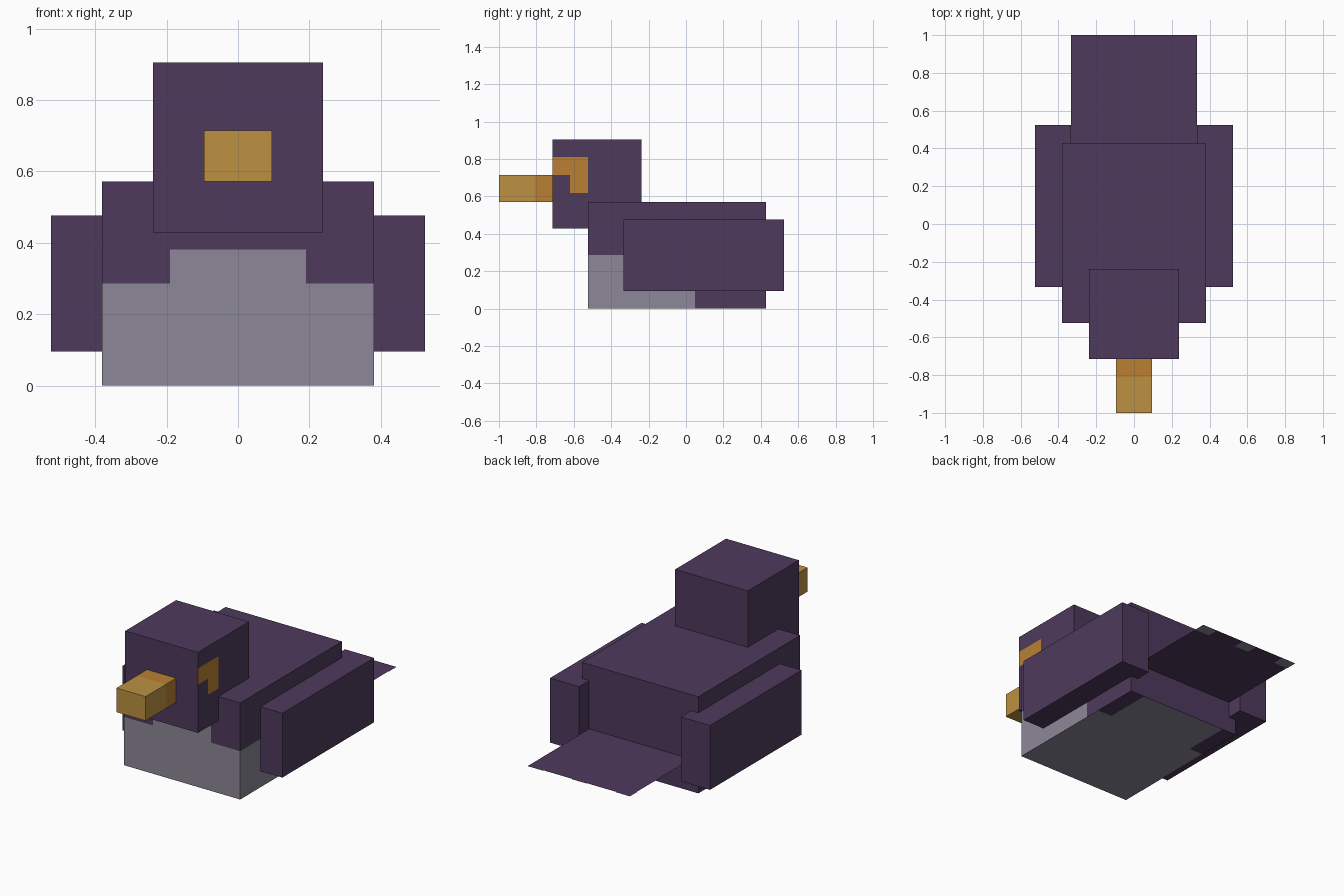
import bpy, bmesh
from mathutils import Vector

U = 2 / 21  # grid unit

cube = bpy.data.objects.get("Cube")
if cube:
    bpy.data.objects.remove(cube)


def material(name, rgb):
    linear = [((c / 255 + 0.055) / 1.055) ** 2.4 for c in rgb] + [1]
    m = bpy.data.materials.new(name)
    m.use_nodes = True
    m.diffuse_color = linear
    m.node_tree.nodes["Principled BSDF"].inputs["Base Color"].default_value = linear
    return m


PURPLE = material("dark_purple", (78, 58, 92))
GREY = material("pale_grey", (140, 135, 151))
GOLD = material("beak_gold", (188, 145, 66))
ORANGE = material("orange", (186, 128, 52))


def block(name, lo, hi, mats, cuts=(), rule=None):
    """Box between two grid corners, cut along axis planes and coloured by rule."""
    bm = bmesh.new()
    bmesh.ops.create_cube(bm, size=1)
    for v in bm.verts:
        v.co = [(a + b) / 2 + c * (b - a) for a, b, c in zip(lo, hi, v.co)]
    for axis, pos in cuts:
        plane = Vector((0, 0, 0))
        plane[axis] = 1
        bmesh.ops.bisect_plane(bm, geom=bm.verts[:] + bm.edges[:] + bm.faces[:],
                               plane_co=plane * pos, plane_no=plane)
    bm.normal_update()
    if rule:
        for f in bm.faces:
            f.material_index = int(rule(f.calc_center_median(), f.normal))
    bmesh.ops.scale(bm, vec=(U, U, U), verts=bm.verts)
    return finish(name, bm, mats)


def finish(name, bm, mats):
    me = bpy.data.meshes.new(name)
    bm.to_mesh(me)
    bm.free()
    for m in mats:
        me.materials.append(m)
    ob = bpy.data.objects.new(name, me)
    bpy.context.collection.objects.link(ob)
    return ob


def sheet(name, x0, x1, y0, y1, z, mat):
    """Flat horizontal rectangle in grid units."""
    bm = bmesh.new()
    corners = [(x0, y0), (x1, y0), (x1, y1), (x0, y1)]
    bm.faces.new([bm.verts.new((x * U, y * U, z * U)) for x, y in corners])
    return finish(name, bm, [mat])


# Body with a pale belly
def belly(c, n):
    if n.y < -0.5:
        return c.z < 3 or (c.z < 4 and abs(c.x) < 2)
    if abs(n.x) > 0.5:
        return c.z < 3 and c.y < 0.5
    if n.z < -0.5:
        return abs(c.x) < 3 or c.y < 1.5
    return False


block("body", (-4, -5.5, 0), (4, 4.5, 6), [PURPLE, GREY],
      [(0, -3), (0, -2), (0, 2), (0, 3), (1, 0.5), (1, 1.5), (2, 3), (2, 4)], belly)


# Head with a stepped eye marking on one cheek
def eye(c, n):
    return n.x > 0.5 and c.y < -5.5 and (
        7.5 < c.z < 8.5 or (6.5 < c.z < 7.5 and c.y > -6.5))


block("head", (-2.5, -7.5, 4.5), (2.5, -2.5, 9.5), [PURPLE, ORANGE],
      [(1, -6.5), (1, -5.5), (2, 6.5), (2, 7.5), (2, 8.5)], eye)

# Beak with a darker base
block("beak", (-1, -10.5, 6), (1, -7.5, 7.5), [GOLD, ORANGE],
      [(1, -8.5)], lambda c, n: c.y > -8.5)

# Wings
for side, x0, x1 in (("left", 3.5, 5.5), ("right", -5.5, -3.5)):
    block(side + "_wing", (x0, -3.5, 1), (x1, 5.5, 5), [PURPLE])

# Flat tail with pale tips underneath
sheet("tail", -3.5, 3.5, 4.5, 10.5, 2, PURPLE)
for i, x in enumerate((-3, 0, 3)):
    sheet(f"tail_tip_{i + 1}", x - 0.5, x + 0.5, 9.8, 10.5, 1.97, GREY)
